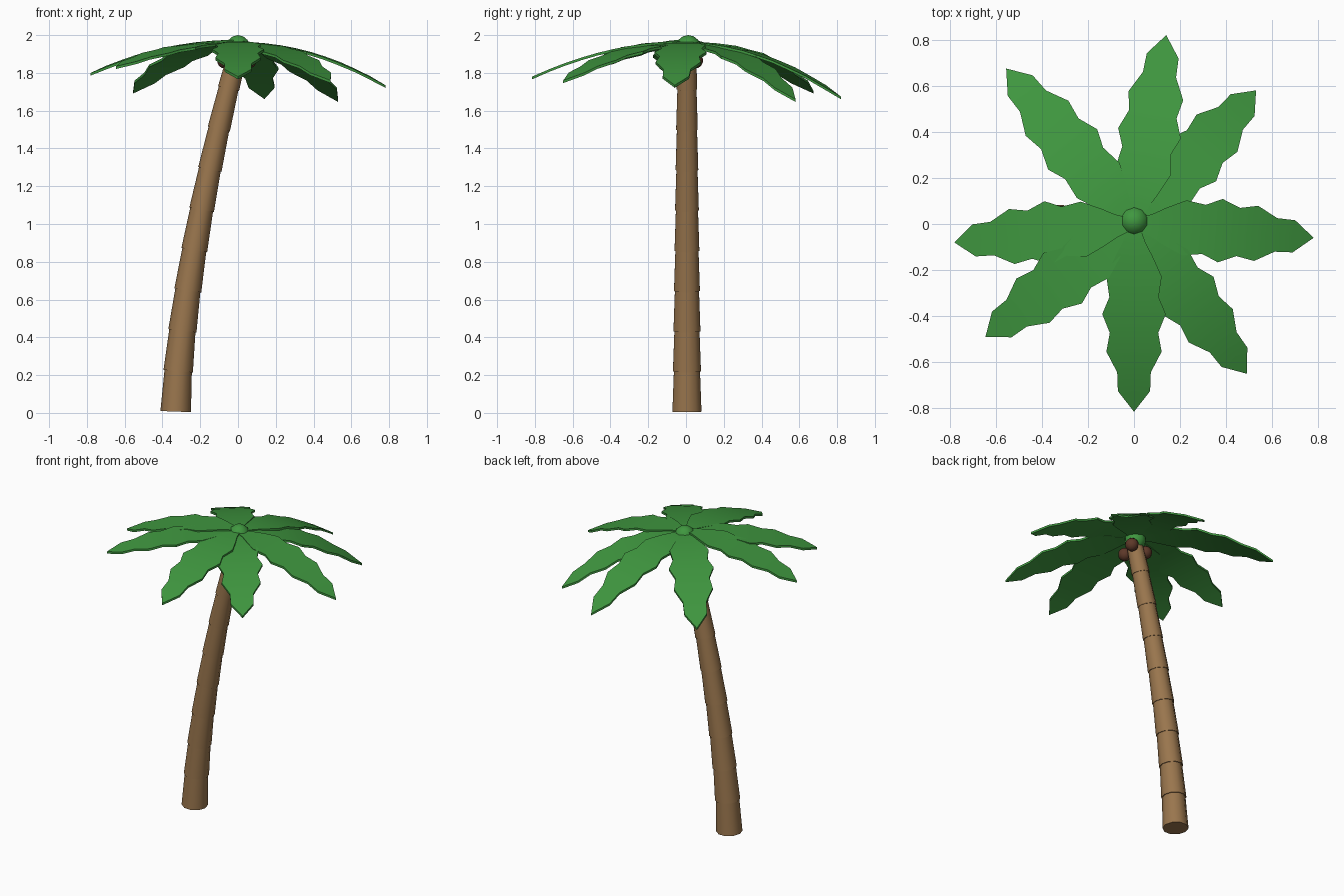
import bpy, bmesh, math
from mathutils import Vector, Matrix

if "Cube" in bpy.data.objects:
    bpy.data.objects.remove(bpy.data.objects["Cube"])


def material(name, rgb):
    m = bpy.data.materials.new(name)
    m.diffuse_color = (*rgb, 1)
    m.use_nodes = True
    m.node_tree.nodes["Principled BSDF"].inputs["Base Color"].default_value = m.diffuse_color
    return m


GREEN = material("leaf green", (0.05, 0.31, 0.05))
BROWN = material("trunk brown", (0.32, 0.18, 0.075))
DARK = material("coconut brown", (0.11, 0.04, 0.022))


def finish(bm, name, mat, angle=40):
    bmesh.ops.recalc_face_normals(bm, faces=bm.faces)
    me = bpy.data.meshes.new(name)
    bm.to_mesh(me)
    bm.free()
    me.materials.append(mat)
    ob = bpy.data.objects.new(name, me)
    bpy.context.collection.objects.link(ob)
    bpy.ops.object.select_all(action='DESELECT')
    ob.select_set(True)
    bpy.context.view_layer.objects.active = ob
    bpy.ops.object.shade_smooth_by_angle(angle=math.radians(angle))
    return ob


def ball(name, centre, radius, mat, segments=10, rings=7):
    bm = bmesh.new()
    bmesh.ops.create_uvsphere(bm, u_segments=segments, v_segments=rings, radius=radius,
                              matrix=Matrix.Translation(centre))
    finish(bm, name, mat, 60)


# Curved trunk: stacked tapered segments, each foot a little wider than the top below
TOP, COUNT, SIDES = 1.93, 9, 10


def trunk_point(t):
    return Vector((-0.33 + 0.335 * (0.12 * t + 0.88 * t ** 1.6), 0.005, 0.007 + (TOP - 0.007) * t))


bm = bmesh.new()
for i in range(COUNT):
    rings = []
    for t, grow in ((i / COUNT, 1.0), ((i + 1) / COUNT, 0.93)):
        p = trunk_point(t)
        axis = (trunk_point(t + 0.02) - trunk_point(t - 0.02 if t > 0.02 else t)).normalized()
        side = Vector((0, 1, 0))
        across = side.cross(axis)
        r = (0.081 - 0.027 * t) * grow
        rings.append([bm.verts.new(p + r * (across * math.cos(a) + side * math.sin(a)))
                      for a in (2 * math.pi * k / SIDES for k in range(SIDES))])
    low, high = rings
    for k in range(SIDES):
        n = (k + 1) % SIDES
        bm.faces.new((low[k], low[n], high[n], high[k]))
    bm.faces.new(low)
    bm.faces.new(high)
finish(bm, "trunk", BROWN)

# Serrated fronds: (fraction of length, half width)
OUTLINE = [(0.03, 0.03), (0.10, 0.05), (0.17, 0.08), (0.28, 0.12), (0.39, 0.107), (0.48, 0.138),
           (0.58, 0.105), (0.68, 0.12), (0.79, 0.073), (0.89, 0.07)]
# Tip position and height of the root for each frond
FRONDS = [(0.14, 0.82, 1.675, 1.962), (0.53, 0.58, 1.66, 1.958), (0.78, -0.06, 1.735, 1.964),
          (0.49, -0.65, 1.76, 1.96), (0.0, -0.815, 1.78, 1.968), (-0.645, -0.49, 1.835, 1.966),
          (-0.78, -0.08, 1.80, 1.975), (-0.555, 0.675, 1.705, 1.964)]
THICK = 0.014

for i, (x, y, tip_z, root_z) in enumerate(FRONDS):
    length = math.hypot(x, y)
    out = Vector((x, y, 0)) / length
    side = Vector((-out.y, out.x, 0))

    def spine(t):
        return out * length * t + Vector((0, 0, root_z - (root_z - tip_z) * t ** 2))

    bm = bmesh.new()
    rows = [[bm.verts.new(spine(t) + side * w * s) for s in (-1, 0, 1)] for t, w in OUTLINE]
    for a, b in zip(rows, rows[1:]):
        for k in (0, 1):
            bm.faces.new((a[k], b[k], b[k + 1], a[k + 1]))
    tip = bm.verts.new(spine(1))
    for k in (0, 1):
        bm.faces.new((rows[-1][k], tip, rows[-1][k + 1]))
    # give the blade its thickness downwards
    ext = bmesh.ops.extrude_face_region(bm, geom=bm.faces[:], use_keep_orig=True)
    for v in ext["geom"]:
        if isinstance(v, bmesh.types.BMVert):
            v.co.z -= THICK
    finish(bm, f"frond_{i + 1}", GREEN)

# Crown bud on top
ball("crown_bud", (0, 0.012, 1.933), 0.067, GREEN)

# Three coconuts round the top of the trunk
for i in range(3):
    a = math.radians(40 + 120 * i)
    ball(f"coconut_{i + 1}", (0.075 * math.cos(a), 0.075 * math.sin(a), 1.865), 0.042, DARK)
